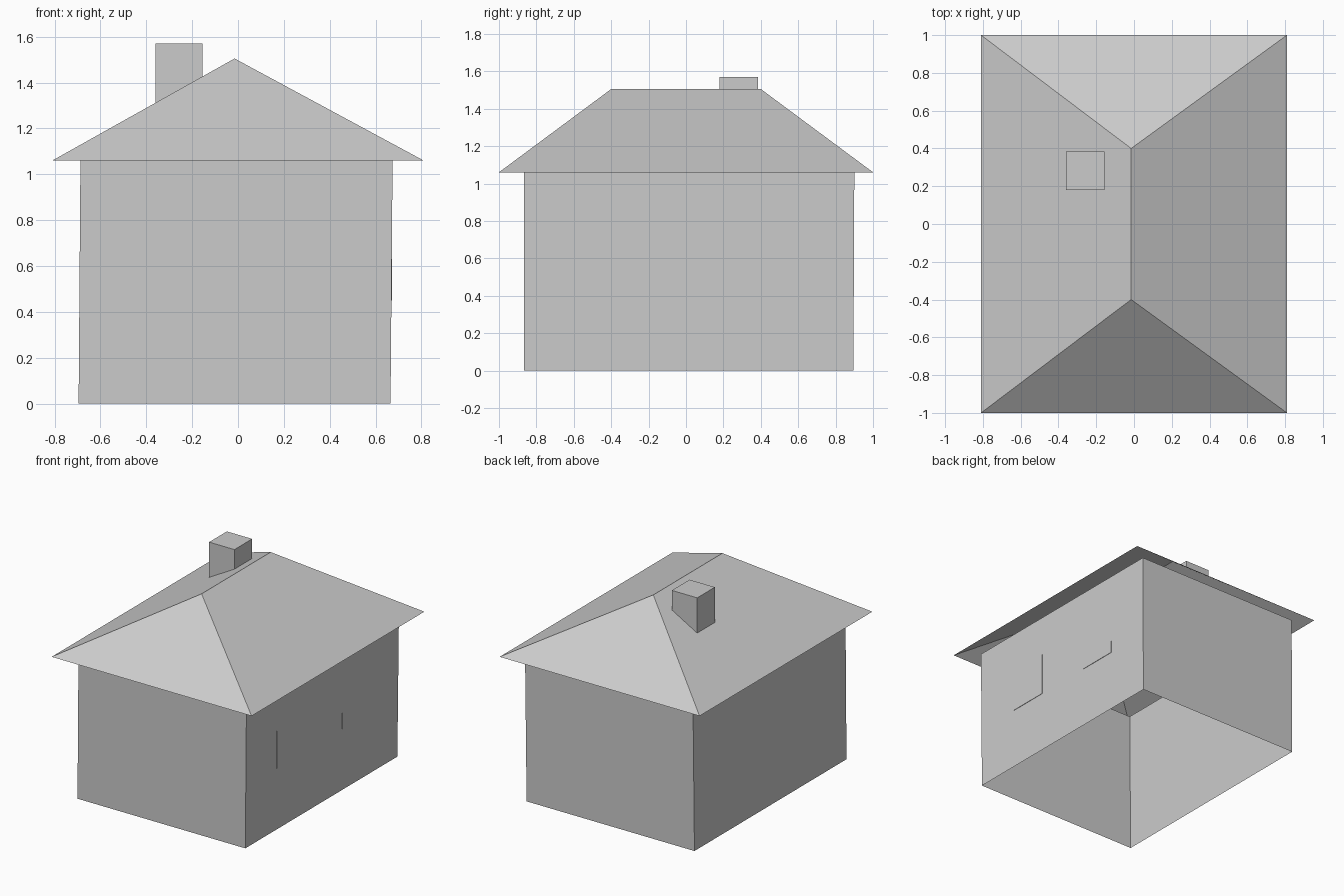
import bpy

if "Cube" in bpy.data.objects:
    bpy.data.objects.remove(bpy.data.objects["Cube"], do_unlink=True)

# One plain grey for the whole house
grey = bpy.data.materials.new("plain_grey")
grey.use_nodes = True
color = (0.6, 0.6, 0.6, 1)
grey.diffuse_color = color
grey.node_tree.nodes["Principled BSDF"].inputs["Base Color"].default_value = color


def add_part(name, verts, faces):
    mesh = bpy.data.meshes.new(name)
    mesh.from_pydata(verts, [], faces)
    mesh.materials.append(grey)
    mesh.update()
    obj = bpy.data.objects.new(name, mesh)
    bpy.context.collection.objects.link(obj)
    return obj


def ring(x0, x1, y0, y1, z):
    return [(x0, y0, z), (x1, y0, z), (x1, y1, z), (x0, y1, z)]


SIDES = [(i, (i + 1) % 4, (i + 1) % 4 + 4, i + 4) for i in range(4)]
CAPS = [(3, 2, 1, 0), (4, 5, 6, 7)]

# Walls: a slightly leaning tube, open below and above
eave = 1.06
add_part("walls",
         ring(-0.695, 0.665, -0.865, 0.895, 0) + ring(-0.687, 0.674, -0.865, 0.9, eave),
         SIDES)

# Hipped roof: a thin shell with no soffit
ridge = [(-0.015, -0.4, 1.505), (-0.015, 0.4, 1.505)]
add_part("roof", ring(-0.81, 0.81, -1, 1, eave) + ridge,
         [(0, 1, 4), (1, 2, 5, 4), (2, 3, 5), (3, 0, 4, 5)])

# Chimney passing through the roof
add_part("chimney",
         ring(-0.36, -0.155, 0.18, 0.385, 1.29) + ring(-0.36, -0.155, 0.18, 0.385, 1.57),
         SIDES + CAPS)

# Upright window plates that sink into the leaning wall towards the top
for name, y0, y1 in (("front_window", -0.51, -0.2), ("back_window", 0.25, 0.55)):
    add_part(name,
             ring(0.667, 0.672, y0, y1, 0.45) + ring(0.667, 0.672, y0, y1, 0.85),
             SIDES + CAPS)
